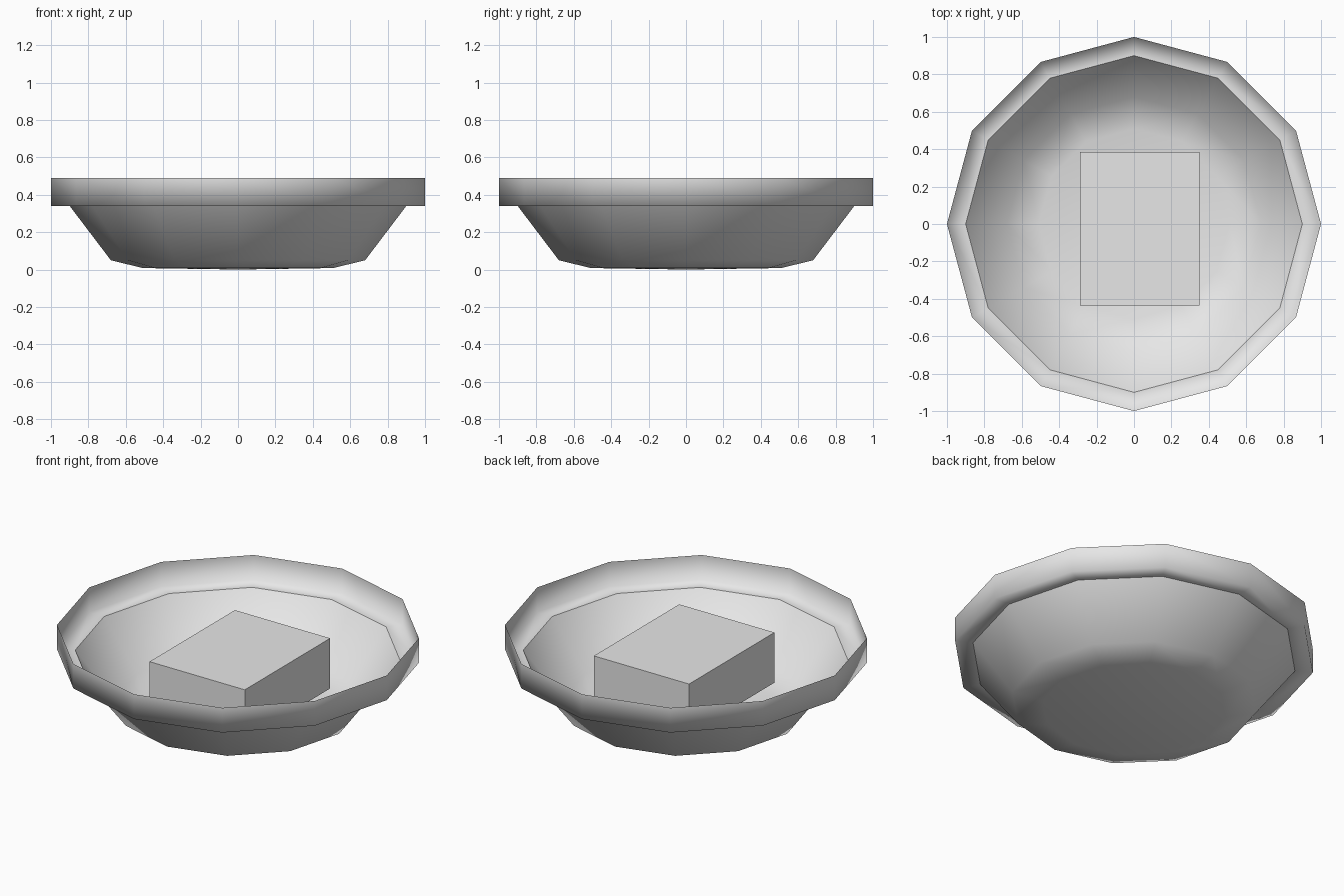
import bpy
import bmesh
from math import cos, sin, tau

cube = bpy.data.objects.get("Cube")
if cube:
    bpy.data.objects.remove(cube, do_unlink=True)

SIDES = 12

grey = bpy.data.materials.new("light_grey")
grey.use_nodes = True
grey.diffuse_color = (0.8, 0.8, 0.8, 1)
grey.node_tree.nodes["Principled BSDF"].inputs["Base Color"].default_value = (0.8, 0.8, 0.8, 1)


def finish(name, bm, smooth):
    """Turn a bmesh into a named, coloured object."""
    mesh = bpy.data.meshes.new(name)
    for face in bm.faces:
        face.smooth = smooth
    bm.to_mesh(mesh)
    bm.free()
    mesh.materials.append(grey)
    obj = bpy.data.objects.new(name, mesh)
    bpy.context.collection.objects.link(obj)
    return obj


def turned_shell(name, profile, floor_z=None):
    """Sweep (radius, height) points, listed top to bottom, round the z axis."""
    bm = bmesh.new()
    rings = [[bm.verts.new((r * cos(tau * i / SIDES), r * sin(tau * i / SIDES), z))
              for i in range(SIDES)] for r, z in profile]
    for upper, lower in zip(rings, rings[1:]):
        for i in range(SIDES):
            j = (i + 1) % SIDES
            bm.faces.new((upper[i], lower[i], lower[j], upper[j]))
    if floor_z is not None:
        centre = bm.verts.new((0, 0, floor_z))
        last = rings[-1]
        for i in range(SIDES):
            bm.faces.new((last[i], centre, last[(i + 1) % SIDES]))
    return finish(name, bm, True)


# Upright rim with a flat inward ledge
turned_shell("rim", [(1.0, 0.49), (1.0, 0.34), (0.9, 0.34)])

# Thin sloping bowl with a shallow floor
turned_shell("bowl", [(0.9, 0.34), (0.68, 0.05), (0.51, 0.008)], floor_z=0.0)

# Block resting inside the bowl
low, high = (-0.29, -0.435, 0.09), (0.35, 0.385, 0.395)
bm = bmesh.new()
bmesh.ops.create_cube(bm, size=1)
for v in bm.verts:
    v.co = [a + (b - a) * (c + 0.5) for a, b, c in zip(low, high, v.co)]
finish("block", bm, False)
